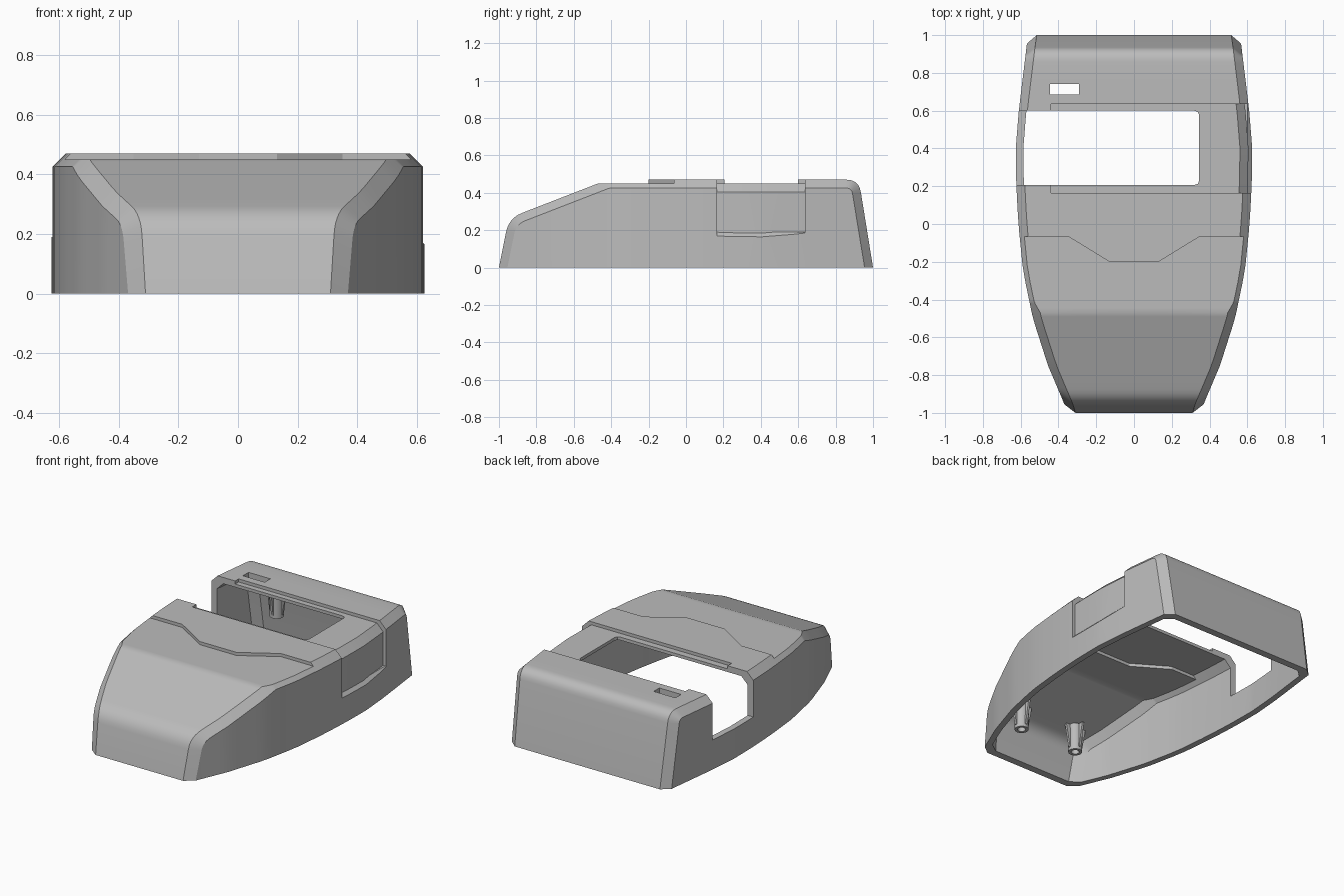
import bpy, bmesh, math
from mathutils import Vector

cube = bpy.data.objects.get("Cube")
if cube:
    bpy.data.objects.remove(cube, do_unlink=True)

grey = bpy.data.materials.new("mid_grey")
grey.use_nodes = True
GREY = (0.5, 0.5, 0.5, 1)
grey.diffuse_color = GREY
grey.node_tree.nodes["Principled BSDF"].inputs["Base Color"].default_value = GREY

CHAMFER, WALL, STEP = 0.045, 0.04, 0.02
# side profile corners (y, z), fillet radii, and subdivisions of each edge
CORNERS = [(-1, 0), (-0.947, 0.265), (-0.418, 0.47), (0.924, 0.47), (1, 0)]
RADII = [0, 0.14, 0.1, 0.08, 0]
DIVISIONS = [1, 8, 14, 1]
# half width of the plan along y
PLAN = [(-1, 0.355), (-0.95, 0.37), (-0.75, 0.455), (-0.5, 0.535), (-0.25, 0.587),
        (0, 0.612), (0.2, 0.623), (0.4, 0.626), (0.6, 0.61), (0.97, 0.565), (1, 0.56)]


def half_width(y):
    for (y0, w0), (y1, w1) in zip(PLAN, PLAN[1:]):
        if y <= y1:
            return w0 + (w1 - w0) * (y - y0) / (y1 - y0)
    return PLAN[-1][1]


def profile(inset, floor):
    """Side profile moved inward, with rounded corners and subdivided edges."""
    pts = [Vector(p) for p in CORNERS]
    dirs = [(b - a).normalized() for a, b in zip(pts, pts[1:])]
    normals = [Vector((d.y, -d.x)) for d in dirs]
    moved = []
    for i, p in enumerate(pts):
        if i in (0, len(pts) - 1):
            moved.append(Vector((p.x + (inset if i == 0 else -inset), floor)))
        else:
            n = normals[i - 1] + normals[i]
            moved.append(p + n * inset / (1 + normals[i - 1].dot(normals[i])))
    runs = [[moved[0]]]
    for i in range(1, len(moved) - 1):
        a = (moved[i - 1] - moved[i]).normalized()
        b = (moved[i + 1] - moved[i]).normalized()
        turn = math.pi - a.angle(b)
        r = max(RADII[i] - inset, 0.012)
        cut = r * math.tan(turn / 2)
        start, end = moved[i] + a * cut, moved[i] + b * cut
        runs.append([start * (1 - t) ** 2 + moved[i] * 2 * t * (1 - t) + end * t * t
                     for t in [k / 6 for k in range(7)]])
    runs.append([moved[-1]])
    out = []
    for run, nxt, n in zip(runs, runs[1:], DIVISIONS):
        out += run
        out += [run[-1].lerp(nxt[0], k / n) for k in range(1, n)]
    return out + runs[-1]


def finish(bm, name):
    bmesh.ops.remove_doubles(bm, verts=bm.verts, dist=1e-5)
    bmesh.ops.recalc_face_normals(bm, faces=bm.faces)
    mesh = bpy.data.meshes.new(name)
    bm.to_mesh(mesh)
    bm.free()
    ob = bpy.data.objects.new(name, mesh)
    mesh.materials.append(grey)
    bpy.context.collection.objects.link(ob)
    return ob


def body(name, inset=0, floor=0.0):
    """Solid hull: profile strip, chamfer strips and vertical curved sides."""
    bm = bmesh.new()
    top, edge = profile(inset, floor), profile(inset + CHAMFER, floor)
    rails = []
    for s in (-1, 1):
        a = [bm.verts.new((s * (half_width(p.x) - inset - CHAMFER), p.x, p.y)) for p in top]
        b = [bm.verts.new((s * (half_width(p.x) - inset), p.x, p.y)) for p in edge]
        c = [b[0]] + [bm.verts.new((v.co.x, v.co.y, floor)) for v in b[1:-1]] + [b[-1]]
        rails.append((a, b, c))
        for i in range(len(a) - 1):
            bm.faces.new((a[i], a[i + 1], b[i + 1], b[i]))
            bm.faces.new(list(dict.fromkeys((b[i], b[i + 1], c[i + 1], c[i]))))
    (al, bl, cl), (ar, br, cr) = rails
    for i in range(len(al) - 1):
        bm.faces.new((al[i], al[i + 1], ar[i + 1], ar[i]))
    bm.faces.new([al[0]] + cl + [al[-1], ar[-1]] + cr[::-1] + [ar[0]])
    bmesh.ops.triangulate(bm, faces=[f for f in bm.faces if len(f.verts) == 4])
    return finish(bm, name)


def prism(name, pts, axis, lo, hi):
    """Extrude a 2D outline along y or z."""
    bm = bmesh.new()
    place = (lambda p, h: (p[0], h, p[1])) if axis == "y" else (lambda p, h: (p[0], p[1], h))
    face = bm.faces.new([bm.verts.new(place(p, lo)) for p in pts])
    ext = bmesh.ops.extrude_face_region(bm, geom=[face])
    shift = Vector(place((0, 0), hi - lo))
    bmesh.ops.translate(bm, vec=shift, verts=[v for v in ext["geom"] if isinstance(v, bmesh.types.BMVert)])
    return finish(bm, name)


def subtract(ob, cutter):
    mod = ob.modifiers.new("cut", "BOOLEAN")
    mod.operation, mod.solver, mod.object = "DIFFERENCE", "EXACT", cutter
    bpy.context.view_layer.objects.active = ob
    bpy.ops.object.modifier_apply(modifier=mod.name)
    bpy.data.objects.remove(cutter, do_unlink=True)


def front_step(z):
    half = [(0.13, -0.2), (0.35, -0.065), (0.8, -0.065), (0.8, -0.9)]
    return prism("step_cutter", half + [(-x, y) for x, y in half[::-1]], "z", z, 0.7)


# shell, with the lowered front roof inside and out
shell = body("housing_shell")
subtract(shell, front_step(0.45))
cavity = body("cavity", WALL, -0.05)
subtract(cavity, front_step(0.45 - WALL))
subtract(shell, cavity)

# shallow recess over the roof and down the left side
recess = prism("recess", [(-0.44, 0.7), (-0.44, 0.3), (0.4, 0.19), (0.6, 0.19),
                          (0.65, 0.14), (0.7, 0.14), (0.7, 0.7)], "y", 0.165, 0.635)
subtract(recess, body("recess_core", STEP, -0.03))
subtract(shell, recess)

# roof window running out through the right side, and small slot
window = [(-0.8, 0.207), (0.32, 0.207), (0.338, 0.213), (0.345, 0.23),
          (0.345, 0.577), (0.338, 0.594), (0.32, 0.6), (-0.8, 0.6)]
subtract(shell, prism("window", window, "z", 0.19, 0.7))
slot = [(-0.445, 0.685), (-0.29, 0.685), (-0.29, 0.742), (-0.445, 0.742)]
subtract(shell, prism("slot", slot, "z", 0.3, 0.7))


def screw_post(name, x, y, z0, z1):
    """Hollow post with four tapered fins."""
    bm = bmesh.new()
    ring = [(0.024, z1), (0.024, z0), (0.042, z0), (0.046, z1)]
    n = 20
    loops = [[bm.verts.new((r * math.cos(k * math.tau / n), r * math.sin(k * math.tau / n), z))
              for k in range(n)] for r, z in ring]
    for i in range(4):
        p, q = loops[i], loops[(i + 1) % 4]
        for k in range(n):
            bm.faces.new((p[k], p[(k + 1) % n], q[(k + 1) % n], q[k]))
    for k in range(4):
        d = Vector((math.cos(k * math.pi / 2), math.sin(k * math.pi / 2), 0))
        side = Vector((-d.y, d.x, 0)) * 0.007
        fin = [(0.035, z0 + 0.02), (0.046, z0 + 0.02), (0.075, z1), (0.035, z1)]
        f, g = [[bm.verts.new(d * r + s * side + Vector((0, 0, z))) for r, z in fin] for s in (-1, 1)]
        bm.faces.new(f)
        bm.faces.new(g[::-1])
        for i in range(4):
            j = (i + 1) % 4
            bm.faces.new((f[i], g[i], g[j], f[j]))
    ob = finish(bm, name)
    ob.location = (x, y, 0)
    return ob


parts = [shell]
for side, s in (("left", 1), ("right", -1)):
    parts.append(screw_post("front_post_" + side, s * 0.21, -0.8, 0.11, 0.285))
    parts.append(screw_post("rear_post_" + side, s * 0.3, 0.82, 0.2, 0.44))

bpy.ops.object.select_all(action="DESELECT")
for ob in parts:
    ob.select_set(True)
bpy.context.view_layer.objects.active = shell
bpy.ops.object.shade_smooth_by_angle(angle=math.radians(22))
